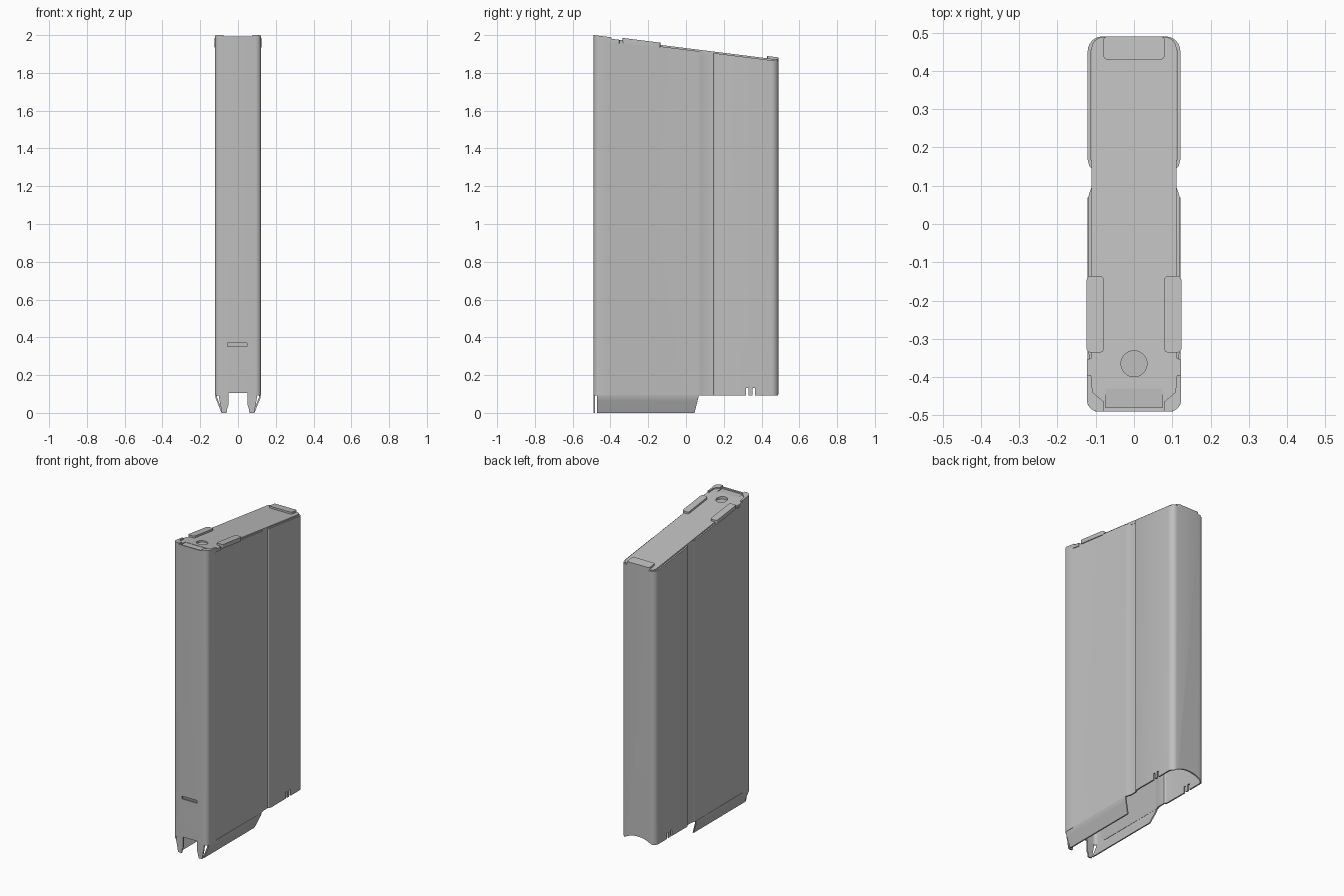
import bpy, bmesh, math
from mathutils import Matrix

if "Cube" in bpy.data.objects:
    bpy.data.objects.remove(bpy.data.objects["Cube"])

grey = bpy.data.materials.new("steel_grey")
grey.use_nodes = True
COLOUR = (0.52, 0.52, 0.52, 1)
grey.diffuse_color = COLOUR
grey.node_tree.nodes["Principled BSDF"].inputs["Base Color"].default_value = COLOUR


def top_z(y):
    """Height of the sloping end plate."""
    return 1.931 - 0.125 * y


def make(name, bm):
    mesh = bpy.data.meshes.new(name)
    bm.to_mesh(mesh)
    bm.free()
    obj = bpy.data.objects.new(name, mesh)
    mesh.materials.append(grey)
    bpy.context.collection.objects.link(obj)
    return obj


def activate(obj):
    bpy.ops.object.select_all(action='DESELECT')
    obj.select_set(True)
    bpy.context.view_layer.objects.active = obj


def smooth(obj):
    activate(obj)
    bpy.ops.object.shade_smooth_by_angle(angle=math.radians(30))


def loft(name, low, high, capped=True):
    """Join two matching rings of points, with optional end caps."""
    bm = bmesh.new()
    a = [bm.verts.new(p) for p in low]
    b = [bm.verts.new(p) for p in high]
    n = len(a)
    for i in range(n):
        j = (i + 1) % n
        bm.faces.new((a[i], a[j], b[j], b[i]))
    if capped:
        bm.faces.new(a[::-1])
        bm.faces.new(b)
        bmesh.ops.recalc_face_normals(bm, faces=bm.faces)
    return make(name, bm)


def slab(name, outline, under, over):
    """Plate lying along the slope, between two offsets from it."""
    obj = loft(name, [(x, y, top_z(y) + under) for x, y in outline],
               [(x, y, top_z(y) + over) for x, y in outline])
    smooth(obj)
    return obj


def arc(cx, cy, r, start, end, steps=6):
    angles = [math.radians(start + (end - start) * i / steps) for i in range(steps + 1)]
    return [(cx + r * math.cos(t), cy + r * math.sin(t)) for t in angles]


def mirrored(half):
    """Close a right-hand outline, listed front to back, across x = 0."""
    return half + [(-x, y) for x, y in reversed(half)]


def rounded(x0, x1, y0, y1, r):
    return (arc(x1 - r, y0 + r, r, -90, 0) + arc(x1 - r, y1 - r, r, 0, 90)
            + arc(x0 + r, y1 - r, r, 90, 180) + arc(x0 + r, y0 + r, r, 180, 270))


def box(size, centre, tilt=0):
    bm = bmesh.new()
    bmesh.ops.create_cube(bm, size=1, matrix=Matrix.Translation(centre)
                          @ Matrix.Rotation(tilt, 4, 'X') @ Matrix.Diagonal((*size, 1)))
    return make("cutter", bm)


def rod(r, length, centre, turn=0):
    bm = bmesh.new()
    bmesh.ops.create_cone(bm, cap_ends=True, segments=48, radius1=r, radius2=r, depth=length,
                          matrix=Matrix.Translation(centre) @ Matrix.Rotation(turn, 4, 'X'))
    return make("cutter", bm)


def cut(obj, cutters):
    activate(obj)
    for cutter in cutters:
        mod = obj.modifiers.new("cut", 'BOOLEAN')
        mod.operation = 'DIFFERENCE'
        mod.solver = 'EXACT'
        mod.object = cutter
        bpy.ops.object.modifier_apply(modifier=mod.name)
        bpy.data.objects.remove(cutter)
    smooth(obj)


# Hollow casing with a pressed step and a groove down each side
FRONT = arc(0.093, -0.46, 0.03, -90, 0)
casing_half = (FRONT + [(0.123, -0.412), (0.118, -0.39), (0.12, 0.065), (0.117, 0.08),
                        (0.11, 0.098), (0.11, 0.145), (0.117, 0.152), (0.121, 0.168)]
               + arc(0.083, 0.452, 0.038, 0, 90))
ring = mirrored(casing_half)
casing = loft("casing", [(x, y, 0.093) for x, y in ring],
              [(x, y, top_z(y) - 0.008) for x, y in ring], capped=False)
activate(casing)
wall = casing.modifiers.new("wall", 'SOLIDIFY')
wall.thickness = 0.009
wall.offset = -1
bpy.ops.object.modifier_apply(modifier=wall.name)
cut(casing, [
    box((0.105, 0.06, 0.018), (-0.004, -0.49, 0.36)),
    box((0.1, 0.06, 0.05), (0, -0.49, 0.081)),
    box((0.4, 0.014, 0.08), (0, 0.325, 0.093)),
    box((0.4, 0.014, 0.08), (0, 0.358, 0.093)),
    rod(0.18, 0.08, (0, 0.49, -0.057), math.pi / 2),
])

# Feed lips and front prongs at the open end
lip_section = [(0.121, 0.096), (0.119, 0.08), (0.112, 0.062), (0.087, 0),
               (0.079, 0), (0.104, 0.064), (0.11, 0.08), (0.112, 0.096)]
prong_outline = [(0.102, 0.096), (0.1, 0.08), (0.086, 0), (0.06, 0), (0.058, 0.02),
                 (0.051, 0.04), (0.051, 0.07), (0.05, 0.096)]
for side, label in ((1, "left"), (-1, "right")):
    lip = loft(label + "_feed_lip", [(side * x, -0.472, z) for x, z in lip_section],
               [(side * x, 0.045 + 0.25 * z, z) for x, z in lip_section])
    smooth(lip)
    loft(label + "_front_prong", [(side * x, -0.49, z) for x, z in prong_outline],
         [(side * x, -0.481, z) for x, z in prong_outline])

# Sloping end plate with a blind hole and a sunken front tongue
plate_half = (FRONT + [(0.123, -0.355), (0.111, -0.35)]
              + arc(0.081, 0.458, 0.03, 0, 90))
plate = slab("end_plate", mirrored(plate_half), -0.02, 0)
slope = -math.atan(0.125)
cut(plate, [
    rod(0.034, 0.03, (0, -0.365, top_z(-0.365) + 0.002)),
    box((0.15, 0.05, 0.02), (0, -0.455, top_z(-0.455) + 0.005), slope + 0.12),
])

# Folded tabs and raised front corners on the end plate
for side, label in ((1, "left"), (-1, "right")):
    edges = sorted((side * 0.078, side * 0.124))
    slab(label + "_tab", rounded(*edges, -0.336, -0.136, 0.012), -0.014, 0.012)
    corner = [(0.078, -0.49)] + FRONT + [(0.123, -0.395), (0.112, -0.395),
                                         (0.108, -0.44), (0.078, -0.465)]
    slab(label + "_front_corner", [(side * x, y) for x, y in corner], -0.01, 0.008)
slab("rear_tab", rounded(-0.08, 0.08, 0.43, 0.49, 0.01), -0.02, 0.012)
